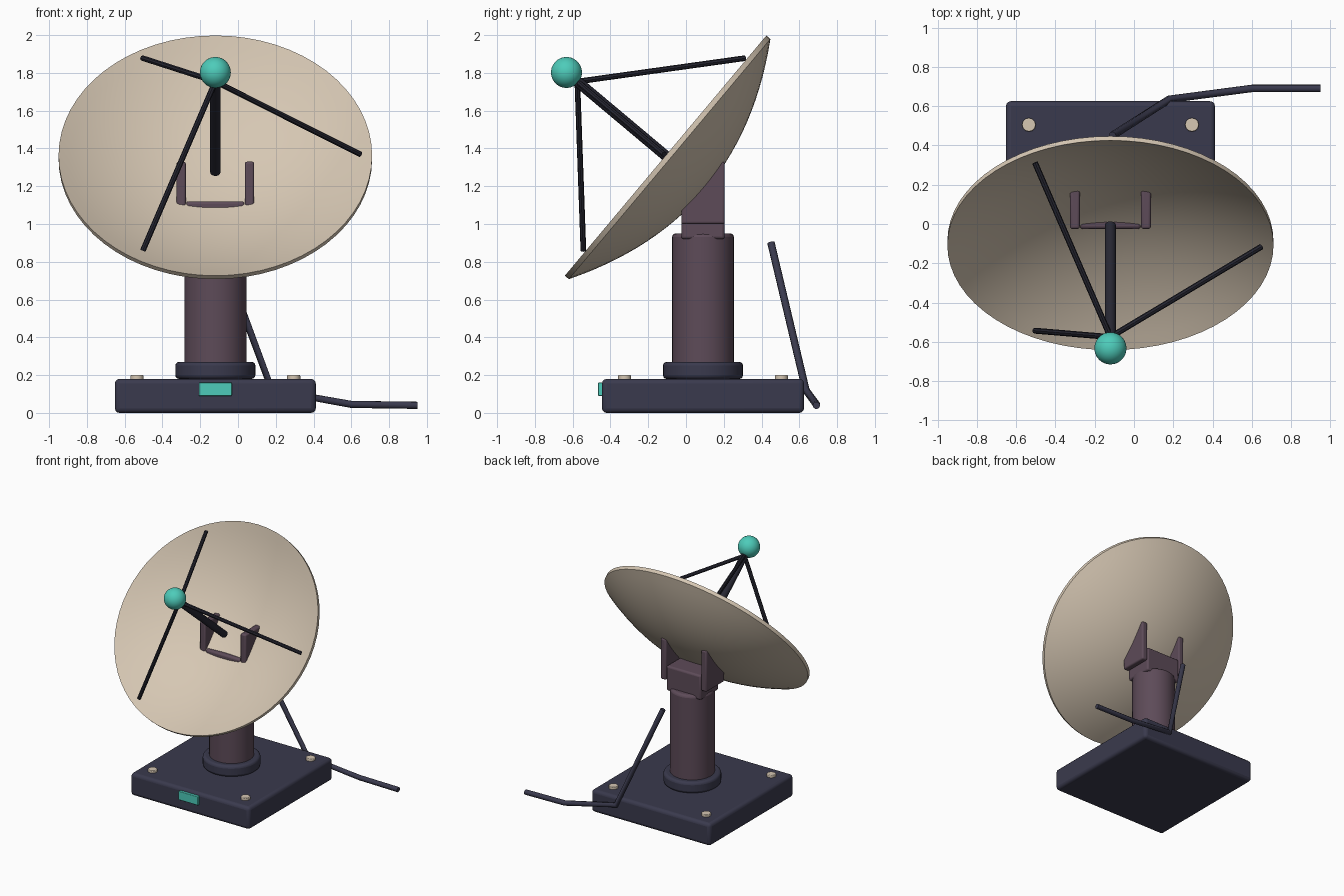
import bpy, bmesh, math
from mathutils import Vector, Matrix

if "Cube" in bpy.data.objects:
    bpy.data.objects.remove(bpy.data.objects["Cube"], do_unlink=True)


def material(name, rgb):
    m = bpy.data.materials.new(name)
    m.use_nodes = True
    m.diffuse_color = (*rgb, 1)
    m.node_tree.nodes["Principled BSDF"].inputs["Base Color"].default_value = (*rgb, 1)
    return m


NAVY = material("dark navy", (0.042, 0.042, 0.075))
BLACK = material("rod black", (0.02, 0.02, 0.032))
PLUM = material("dusky plum", (0.11, 0.07, 0.098))
CREAM = material("warm cream", (0.67, 0.57, 0.45))
TEAL = material("teal", (0.075, 0.6, 0.49))

CX, CY = -0.12, 0.09                      # mast axis
AIM = Matrix.Translation((CX, -0.108, 1.362)) @ Matrix.Rotation(math.radians(50), 4, 'X')


def finish(name, bm, mat, bevel=0, smooth=True):
    bmesh.ops.recalc_face_normals(bm, faces=bm.faces)
    me = bpy.data.meshes.new(name)
    bm.to_mesh(me)
    bm.free()
    ob = bpy.data.objects.new(name, me)
    bpy.context.collection.objects.link(ob)
    me.materials.append(mat)
    if bevel:
        mod = ob.modifiers.new("bevel", 'BEVEL')
        mod.width, mod.segments = bevel, 3
        mod.limit_method, mod.angle_limit = 'ANGLE', math.radians(40)
    if smooth:
        bpy.ops.object.select_all(action='DESELECT')
        ob.select_set(True)
        bpy.context.view_layer.objects.active = ob
        bpy.ops.object.shade_smooth_by_angle(angle=math.radians(35))
    return ob


def box(name, lo, hi, mat, bevel=0):
    lo, hi = Vector(lo), Vector(hi)
    bm = bmesh.new()
    bmesh.ops.create_cube(bm, size=1, matrix=Matrix.Translation((lo + hi) / 2)
                          @ Matrix.Diagonal((*(hi - lo), 1)))
    return finish(name, bm, mat, bevel)


def rod(name, a, b, radius, mat, sides=32, bevel=0, smooth=True):
    a, b = Vector(a), Vector(b)
    turn = (b - a).to_track_quat('Z', 'Y').to_matrix().to_4x4()
    bm = bmesh.new()
    bmesh.ops.create_cone(bm, cap_ends=True, segments=sides, radius1=radius, radius2=radius,
                          depth=(b - a).length, matrix=Matrix.Translation((a + b) / 2) @ turn)
    return finish(name, bm, mat, bevel, smooth)


# Base slab with front indicator and corner bolts
box("base", (CX - 0.532, CY - 0.535, 0), (CX + 0.532, CY + 0.535, 0.18), NAVY, 0.025)
box("indicator", (CX - 0.087, -0.465, 0.09), (CX + 0.087, -0.43, 0.16), TEAL, 0.004)
for sx, xname in ((-1, "right"), (1, "left")):
    for sy, yname in ((-1, "front"), (1, "back")):
        x, y = CX + sx * 0.415, CY + sy * 0.415
        rod(f"bolt_{yname}_{xname}", (x, y, 0.17), (x, y, 0.2), 0.035, CREAM, 12, 0.005)

# Mast and head
rod("collar", (CX, CY, 0.18), (CX, CY, 0.27), 0.212, NAVY, 40, 0.02)
rod("mast", (CX, CY, 0.24), (CX, CY, 0.95), 0.164, PLUM, 32, 0.02)
box("head_block", (CX - 0.155, CY - 0.115, 0.92), (CX + 0.155, CY + 0.115, 1.12), PLUM, 0.015)
for s, side in ((-1, "right"), (1, "left")):
    x = CX + s * 0.181
    box(f"yoke_plate_{side}", (x - 0.025, CY - 0.115, 1.0),
        (x + 0.025, CY + 0.115, 1.33), PLUM, 0.012)

# Dish: thick parabolic shell spun around its axis
R, DEPTH, THICK, RINGS = 0.83, 0.25, 0.028, 14
radii = [R * i / RINGS for i in range(RINGS + 1)]
inner = [Vector((r, 0, -DEPTH * (1 - (r / R) ** 2))) for r in radii]
outer = [p - Vector((0, 0, THICK)) for p in reversed(inner)]
bm = bmesh.new()
verts = [bm.verts.new(p) for p in inner + outer]
edges = [bm.edges.new(pair) for pair in zip(verts, verts[1:])]
bmesh.ops.spin(bm, geom=verts + edges, cent=(0, 0, 0), axis=(0, 0, 1),
               angle=math.tau, steps=64, use_duplicate=False)
bmesh.ops.remove_doubles(bm, verts=bm.verts, dist=0.0005)
bmesh.ops.transform(bm, matrix=AIM, verts=bm.verts)
finish("dish", bm, CREAM)

# Feed ball, boom and tripod struts, placed along the dish axis
hub = AIM @ Vector((0, 0, 0.61))
bm = bmesh.new()
bmesh.ops.create_uvsphere(bm, u_segments=32, v_segments=16, radius=0.082,
                          matrix=AIM @ Matrix.Translation((0, 0, 0.685)))
finish("feed_ball", bm, TEAL)
rod("feed_boom", AIM @ Vector((0, 0, -0.135)), AIM @ Vector((0, 0, 0.63)), 0.028, BLACK, 12)
for i in range(3):
    a = math.tau * i / 3
    foot = AIM @ Vector((0.768 * math.cos(a), 0.768 * math.sin(a), 0.01))
    rod(f"strut_{i + 1}", foot, hub, 0.015, BLACK, 8)

# Trailing cable
curve = bpy.data.curves.new("cable", 'CURVE')
curve.dimensions = '3D'
curve.bevel_depth, curve.bevel_resolution, curve.use_fill_caps = 0.02, 2, True
path = [(-0.11, 0.45, 0.9), (0.18, 0.635, 0.12), (0.6, 0.69, 0.045), (0.95, 0.69, 0.04)]
spline = curve.splines.new('POLY')
spline.points.add(len(path) - 1)
for point, co in zip(spline.points, path):
    point.co = (*co, 1)
curve.materials.append(NAVY)
bpy.context.collection.objects.link(bpy.data.objects.new("cable", curve))
